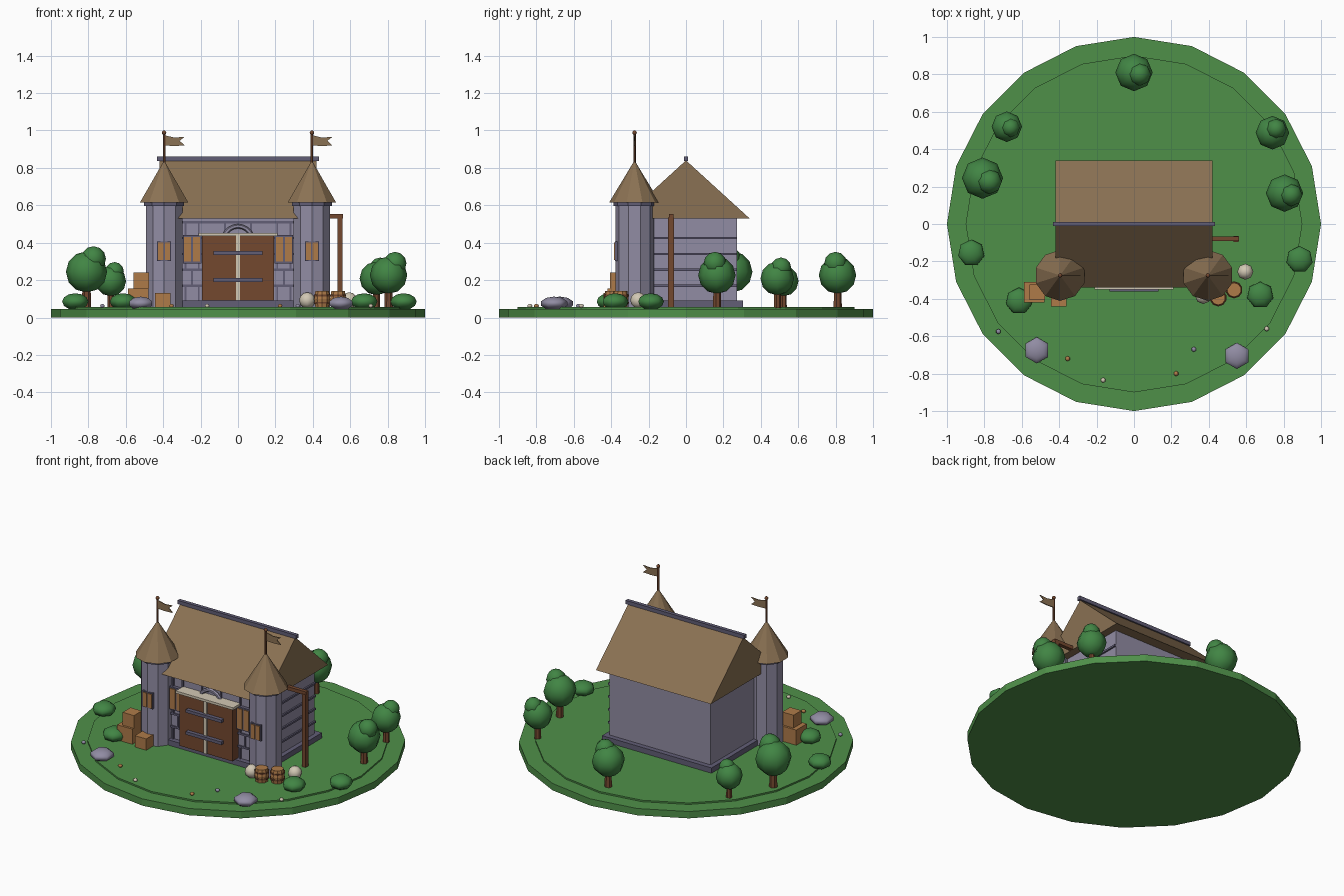
import bpy, math
from mathutils import Vector

cube = bpy.data.objects.get("Cube")
if cube:
    bpy.data.objects.remove(cube, do_unlink=True)


def colour(name, hexcode):
    def lin(c):
        return c / 12.92 if c <= 0.04045 else ((c + 0.055) / 1.055) ** 2.4
    rgb = [lin(int(hexcode[i:i + 2], 16) / 255) for i in (0, 2, 4)]
    m = bpy.data.materials.new(name)
    m.use_nodes = True
    m.diffuse_color = (*rgb, 1)
    bsdf = next(n for n in m.node_tree.nodes if n.type == "BSDF_PRINCIPLED")
    bsdf.inputs["Base Color"].default_value = (*rgb, 1)
    bsdf.inputs["Roughness"].default_value = 0.9
    return m


GRASS = colour("grass green", "4F9049")
LEAF = colour("leaf green", "418544")
DARK_WOOD = colour("dark wood", "74482F")
LIGHT_WOOD = colour("light wood", "AF7B49")
THATCH = colour("roof brown", "8A7153")
STONE = colour("stone grey", "918CA3")
SLATE = colour("dark slate", "625E76")
CREAM = colour("cream", "D2C8B4")


def finish(ob, name, mat, smooth=False):
    ob.name = name
    ob.data.materials.append(mat)
    for p in ob.data.polygons:
        p.use_smooth = smooth
    return ob


def box(name, mat, x0, x1, y0, y1, z0, z1):
    bpy.ops.mesh.primitive_cube_add(size=1, location=((x0 + x1) / 2, (y0 + y1) / 2, (z0 + z1) / 2))
    ob = bpy.context.object
    ob.scale = (x1 - x0, y1 - y0, z1 - z0)
    return finish(ob, name, mat)


def cone(name, mat, x, y, z0, z1, r0, r1, sides):
    bpy.ops.mesh.primitive_cone_add(vertices=sides, radius1=r0, radius2=r1, depth=z1 - z0,
                                    location=(x, y, (z0 + z1) / 2))
    return finish(bpy.context.object, name, mat)


def ball(name, mat, x, y, z, r, squash=1.0, sides=8, rings=6):
    bpy.ops.mesh.primitive_uv_sphere_add(segments=sides, ring_count=rings, radius=r, location=(x, y, z))
    ob = bpy.context.object
    ob.scale.z = squash
    return finish(ob, name, mat, True)


def prism(name, mat, profile, offset):
    """Extrude a flat outline of 3D points along an offset vector."""
    n = len(profile)
    verts = [Vector(p) for p in profile]
    verts += [v + Vector(offset) for v in verts]
    faces = [list(range(n))[::-1], list(range(n, 2 * n))]
    faces += [[i, (i + 1) % n, (i + 1) % n + n, i + n] for i in range(n)]
    me = bpy.data.meshes.new(name)
    me.from_pydata(verts, [], faces)
    ob = bpy.data.objects.new(name, me)
    bpy.context.collection.objects.link(ob)
    return finish(ob, name, mat)


# Ground discs
cone("ground", GRASS, 0, 0, 0, 0.045, 1, 1, 20)
cone("lawn", GRASS, 0, 0, 0.04, 0.055, 0.9, 0.9, 20)
G = 0.055

# Hall, plinth, roof and ridge
box("plinth", SLATE, -0.4, 0.4, -0.305, 0.305, 0.05, 0.09)
box("hall_walls", STONE, -0.37, 0.37, -0.272, 0.272, 0.085, 0.535)
prism("roof", THATCH, [(-0.42, -0.34, 0.53), (-0.42, 0.34, 0.53), (-0.42, 0, 0.84)], (0.84, 0, 0))
box("ridge_beam", SLATE, -0.433, 0.433, -0.012, 0.012, 0.838, 0.862)

# Stone courses on the front and one side wall
for row in range(5):
    z = 0.17 + row * 0.085
    if row < 4:
        box("side_course", SLATE, 0.365, 0.38, -0.272, 0.272, z - 0.006, z + 0.006)
    box("front_course", SLATE, -0.31, 0.31, -0.28, -0.27, z - 0.006, z + 0.006)
    step = 0.035 if row % 2 else 0
    for x in (-0.28, -0.21, -0.07, 0.07, 0.21, 0.28):
        box("front_joint", SLATE, x + step - 0.005, x + step + 0.005, -0.28, -0.27, z - 0.085, z)

# Gate
box("gate_doors", DARK_WOOD, -0.193, 0.193, -0.335, -0.27, 0.09, 0.437)
box("gate_centre_strip", CREAM, -0.011, 0.011, -0.342, -0.33, 0.09, 0.437)
box("gate_lintel", CREAM, -0.21, 0.21, -0.35, -0.27, 0.437, 0.453)
for z in (0.2, 0.345):
    box("gate_bar", SLATE, -0.13, 0.13, -0.36, -0.33, z - 0.01, z + 0.01)
bpy.ops.mesh.primitive_torus_add(major_segments=20, minor_segments=6, major_radius=0.078,
                                 minor_radius=0.012, location=(0, -0.285, 0.41),
                                 rotation=(math.pi / 2, 0, 0))
finish(bpy.context.object, "gate_arch", STONE)


def window(x, y, z, w, h):
    box("window_frame", SLATE, x - w / 2, x + w / 2, y, y + 0.025, z - h / 2, z + h / 2)
    for s in (-1, 1):
        c = x + s * w * 0.24
        box("window_pane", LIGHT_WOOD, c - w * 0.19, c + w * 0.19, y - 0.006, y + 0.01,
            z - h * 0.44, z + h * 0.44)


# Towers with flags, and windows beside the gate
for s in (-1, 1):
    x, y = s * 0.395, -0.275
    cone("tower", STONE, x, y, 0.05, 0.6, 0.103, 0.103, 10)
    cone("tower_collar", SLATE, x, y, 0.597, 0.616, 0.112, 0.112, 10)
    cone("tower_roof", THATCH, x, y, 0.615, 0.84, 0.136, 0, 10)
    cone("flag_pole", DARK_WOOD, x, y, 0.8, 0.985, 0.007, 0.007, 6)
    ball("pole_knob", DARK_WOOD, x, y, 0.988, 0.012)
    flag = [(0, 0.975), (0.055, 0.962), (0.11, 0.966), (0.083, 0.945), (0.11, 0.92), (0.055, 0.917), (0, 0.92)]
    prism("flag", THATCH, [(x + a, y - 0.003, b) for a, b in flag], (0, 0.006, 0))
    window(x, -0.38, 0.355, 0.075, 0.105)
    window(s * 0.245, -0.295, 0.365, 0.1, 0.15)

# Side post and beam
box("side_post", DARK_WOOD, 0.533, 0.56, -0.095, -0.065, 0.05, 0.535)
box("side_beam", DARK_WOOD, 0.365, 0.562, -0.092, -0.067, 0.53, 0.553)


def crate(x, y, z, size, height):
    h = size / 2
    box("crate", LIGHT_WOOD, x - h, x + h, y - h, y + h, z, z + height)


crate(-0.533, -0.365, G, 0.11, 0.1)
crate(-0.517, -0.365, G + 0.1, 0.082, 0.085)
crate(-0.403, -0.4, G, 0.083, 0.075)

# Barrels with hoops, and sacks
for x, y in ((0.45, -0.395), (0.535, -0.352)):
    cone("barrel_bottom", LIGHT_WOOD, x, y, G, G + 0.043, 0.038, 0.045, 10)
    cone("barrel_top", LIGHT_WOOD, x, y, G + 0.043, G + 0.086, 0.045, 0.038, 10)
    for z in (0.02, 0.058):
        cone("barrel_hoop", DARK_WOOD, x, y, G + z, G + z + 0.009, 0.046, 0.046, 10)
for x, y in ((0.37, -0.385), (0.595, -0.255)):
    ball("sack", CREAM, x, y, G + 0.037, 0.043)

# Trees: position, crown offset and size
for x, y, dx, dy, s in ((-0.81, 0.245, 0.037, -0.018, 1.08), (0.805, 0.165, 0.035, -0.01, 0.98),
                        (-0.68, 0.52, 0.02, -0.005, 0.8), (0.74, 0.488, 0.02, 0.02, 0.88),
                        (0, 0.81, 0.03, -0.01, 0.98)):
    cone("tree_trunk", DARK_WOOD, x, y, 0.05, G + 0.12 * s, 0.024 * s, 0.02 * s, 7)
    ball("tree_crown", LEAF, x, y, G + 0.175 * s, 0.102 * s)
    ball("tree_top", LEAF, x + dx, y + dy, G + 0.24 * s, 0.062 * s)

# Bushes, rocks and pebbles
for x, y in ((-0.87, -0.155), (0.885, -0.19), (-0.615, -0.412), (0.675, -0.38)):
    ball("bush", LEAF, x, y, G + 0.03, 0.072, 0.62, 7)
for x, y in ((-0.52, -0.675), (0.55, -0.705)):
    ball("rock", STONE, x, y, G + 0.02, 0.074, 0.5, 6, 5)
pebbles = ((-0.725, -0.575, STONE), (-0.355, -0.72, LIGHT_WOOD), (-0.165, -0.835, CREAM),
           (0.225, -0.8, LIGHT_WOOD), (0.32, -0.67, STONE), (0.71, -0.56, CREAM))
for x, y, mat in pebbles:
    ball("pebble", mat, x, y, G + 0.007, 0.014, 0.8, 6, 4)
